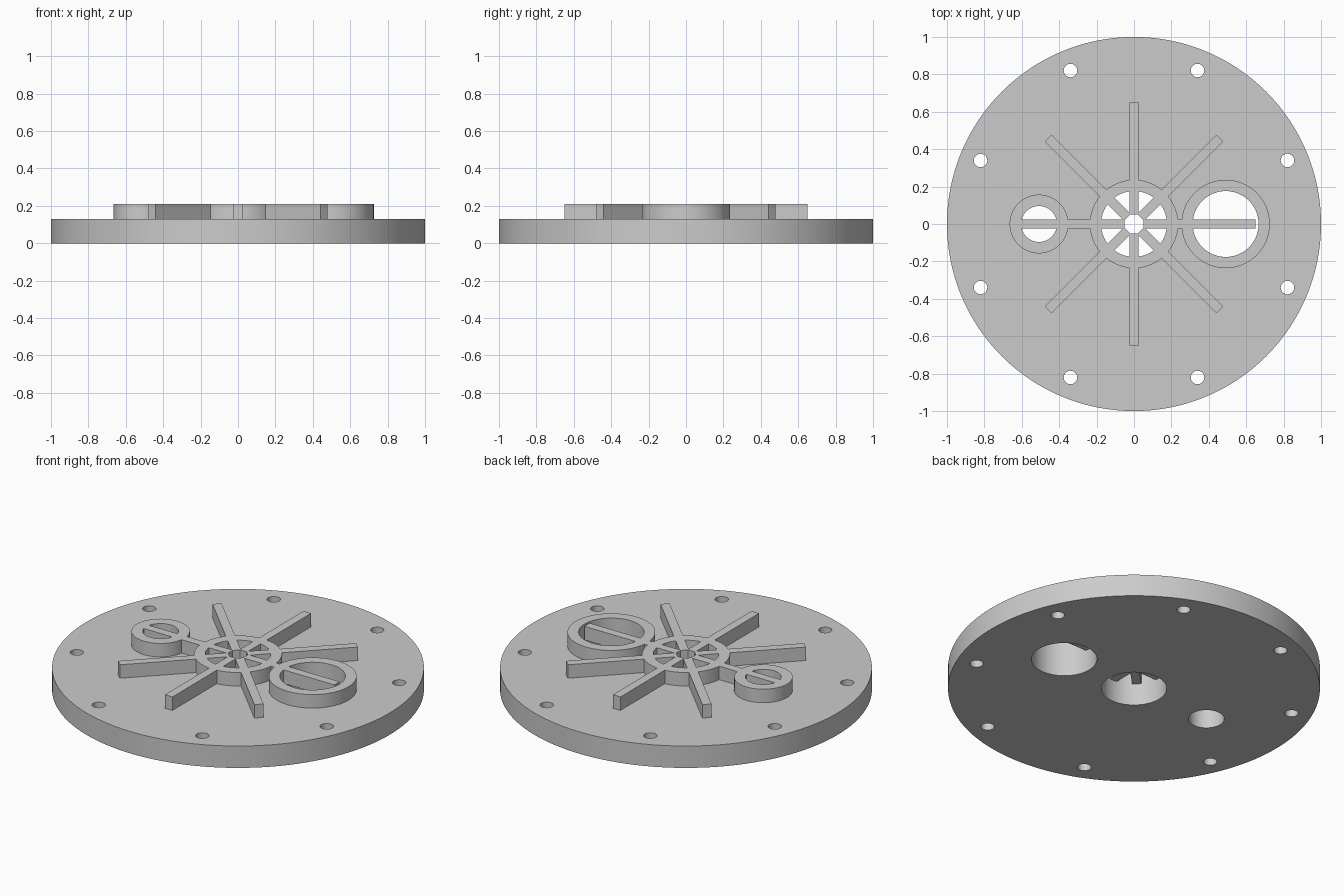
import bpy
import bmesh
from math import cos, sin, pi
from mathutils import Matrix, Vector

if "Cube" in bpy.data.objects:
    bpy.data.objects.remove(bpy.data.objects["Cube"], do_unlink=True)

PLATE_TOP, RIB_TOP = 0.13, 0.21
RIB_IN, RIB_OUT, RIB_WIDTH = 0.05, 0.65, 0.05
# Ports: x position, hole radius, outer radius of the raised collar
PORTS = {"centre": (0, 0.176, 0.236),
         "small": (-0.508, 0.096, 0.157),
         "large": (0.49, 0.176, 0.236)}

grey = bpy.data.materials.new("light grey")
grey.use_nodes = True
grey.diffuse_color = (0.6, 0.6, 0.6, 1)
grey.node_tree.nodes["Principled BSDF"].inputs["Base Color"].default_value = (0.6, 0.6, 0.6, 1)


def make_object(name, bm):
    mesh = bpy.data.meshes.new(name)
    bm.to_mesh(mesh)
    bm.free()
    mesh.materials.append(grey)
    obj = bpy.data.objects.new(name, mesh)
    bpy.context.collection.objects.link(obj)
    return obj


def add_cylinder(bm, x, y, radius, low, high, sides=96):
    bmesh.ops.create_cone(bm, cap_ends=True, segments=sides, radius1=radius, radius2=radius,
                          depth=high - low, matrix=Matrix.Translation((x, y, (low + high) / 2)))


def cylinder(name, *args):
    bm = bmesh.new()
    add_cylinder(bm, *args)
    return make_object(name, bm)


def combine(obj, other, operation):
    """Apply a boolean and remove the helper."""
    mod = obj.modifiers.new("combine", 'BOOLEAN')
    mod.operation = operation
    mod.solver = 'EXACT'
    mod.object = other
    bpy.context.view_layer.objects.active = obj
    bpy.ops.object.modifier_apply(modifier=mod.name)
    bpy.data.objects.remove(other, do_unlink=True)


def rib(name, angle):
    """Straight bar running outwards from the centre."""
    bm = bmesh.new()
    size = Vector((RIB_OUT - RIB_IN, RIB_WIDTH, RIB_TOP - PLATE_TOP))
    middle = Vector(((RIB_IN + RIB_OUT) / 2, 0, (PLATE_TOP + RIB_TOP) / 2))
    bmesh.ops.create_cube(bm, size=1, matrix=Matrix.Rotation(angle, 4, 'Z')
                          @ Matrix.Translation(middle) @ Matrix.Diagonal(size.to_4d()))
    return make_object(name, bm)


# Base plate with three ports and a circle of bolt holes
plate = cylinder("base_plate", 0, 0, 1, 0, PLATE_TOP, 192)
bm = bmesh.new()
for x, hole, _ in PORTS.values():
    add_cylinder(bm, x, 0, hole, -0.1, 0.3)
for i in range(8):
    a = (i + 0.5) * pi / 4
    add_cylinder(bm, 0.888 * cos(a), 0.888 * sin(a), 0.036, -0.1, 0.3, 48)
combine(plate, make_object("hole_cutter", bm), 'DIFFERENCE')

# Raised collars around the ports, joined with the eight radial ribs
frame = None
for name, (x, hole, outer) in PORTS.items():
    collar = cylinder(name + "_collar", x, 0, outer, PLATE_TOP, RIB_TOP)
    combine(collar, cylinder("bore_cutter", x, 0, hole, 0, 0.3), 'DIFFERENCE')
    if frame is None:
        frame = collar
        frame.name = "raised_ribs_and_collars"
    else:
        combine(frame, collar, 'UNION')
for i in range(8):
    combine(frame, rib("rib", i * pi / 4), 'UNION')

# Smooth round walls, sharp rims
for obj in (plate, frame):
    bpy.ops.object.select_all(action='DESELECT')
    obj.select_set(True)
    bpy.context.view_layer.objects.active = obj
    bpy.ops.object.shade_smooth_by_angle(angle=pi / 6)
